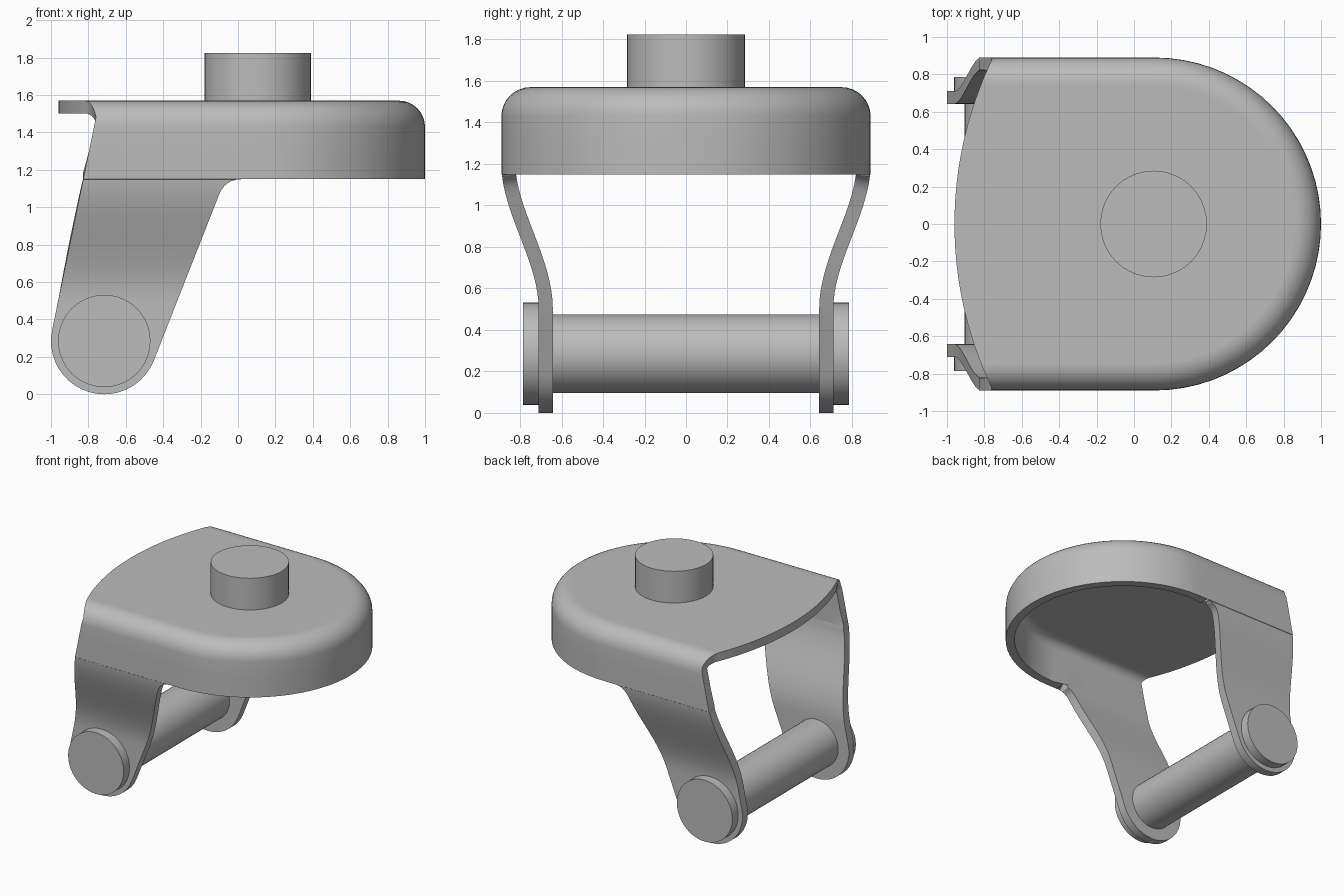
import bpy, bmesh
from math import sin, cos, pi, sqrt, radians
from mathutils import Vector

if "Cube" in bpy.data.objects:
    bpy.data.objects.remove(bpy.data.objects["Cube"])

steel = bpy.data.materials.new("plain_grey_steel")
steel.use_nodes = True
grey = (0.5, 0.5, 0.5, 1)
steel.diffuse_color = grey
steel.node_tree.nodes["Principled BSDF"].inputs["Base Color"].default_value = grey

HALF, THICK, FILLET = 0.89, 0.068, 0.14
TOP, SKIRT = 1.57, 1.15
ARC_X = 0.11                      # centre of the rounded nose
PIN_X, PIN_Z, EAR = -0.715, 0.285, 0.285
COLS, ARC = 8, 36


def finish(obj):
    """Give an object its material and smooth shading with sharp edges."""
    obj.data.materials.append(steel)
    bpy.ops.object.select_all(action='DESELECT')
    obj.select_set(True)
    bpy.context.view_layer.objects.active = obj
    for mod in list(obj.modifiers):
        bpy.ops.object.modifier_apply(modifier=mod.name)
    bpy.ops.object.shade_smooth_by_angle(angle=radians(30))


def cylinder(name, centre, radius, length, along_y=False):
    bpy.ops.mesh.primitive_cylinder_add(
        vertices=40, radius=radius, depth=length, location=centre,
        rotation=(pi / 2 if along_y else 0, 0, 0))
    obj = bpy.context.object
    obj.name = name
    finish(obj)


def rear_arc(y):
    return -0.96 + 2.03 - sqrt(2.03 ** 2 - y * y)


def leg_rear(z):
    if z < 0.342:
        return PIN_X - sqrt(max(0, EAR ** 2 - (z - PIN_Z) ** 2))
    return -0.994 + (z - 0.342) * 0.206


def leg_front(z):
    if z < 0.18:
        return PIN_X + sqrt(max(0, EAR ** 2 - (z - PIN_Z) ** 2))
    if z < 1.066:
        return -0.45 + (z - 0.18) * 0.393
    u = sqrt(max(0, (SKIRT - z) / 0.084))       # rounded inner corner
    return 0.02 * (1 - u) ** 2 - 0.138 * u * (1 - u) - 0.102 * u * u


def leg_side(z):
    t = min(1, max(0, (z - 0.5) / 0.7))
    return 0.71 + (HALF - 0.71) * t * t * (3 - 2 * t)


def straight(x0, x1, y, z):
    return [Vector((x0 + (x1 - x0) * i / COLS, y, z)) for i in range(COLS + 1)]


bm = bmesh.new()


def add_row(points):
    return [bm.verts.new(p) for p in points]


def bridge(a, b):
    for i in range(len(a) - 1):
        bm.faces.new((a[i], a[i + 1], b[i + 1], b[i]))


# Cover: skirt and rounded top edge, swept around the open D outline
profile = [(0, SKIRT), (0, 1.3)]
for k in range(9):
    a = pi / 2 * k / 8
    profile.append((FILLET * (1 - cos(a)), TOP - FILLET * (1 - sin(a))))
profile.append((FILLET + 0.012, TOP))
rings = []
for inset, z in profile:
    r = HALF - inset
    left = straight(min(rear_arc(r), leg_rear(z)), 0.02, r, z)
    nose = [Vector((ARC_X + r * sin(pi * k / ARC), r * cos(pi * k / ARC), z))
            for k in range(ARC + 1)]
    right = [Vector((p.x, -p.y, z)) for p in reversed(left)]
    rings.append(add_row(left + nose + right))
for a, b in zip(rings, rings[1:]):
    bridge(a, b)

# Flat top plate with a gently bowed rear edge
edge = HALF - profile[-1][0]
bow = [-edge + 2 * edge * k / 24 for k in range(1, 24)]
bm.faces.new(rings[-1] + add_row([Vector((rear_arc(y), y, TOP)) for y in bow]))

# Legs: bent inward below the skirt, ending in round ears
heights = [SKIRT - 0.084 * (k / 6) ** 2 for k in range(1, 7)]
heights += [1.066 - 0.724 * k / 18 for k in range(1, 19)]
heights += [PIN_Z - EAR * cos(radians(101.5) * (1 - k / 12)) for k in range(1, 13)]
for side in (1, -1):
    above = rings[0][:COLS + 1] if side > 0 else rings[0][-COLS - 1:]
    for z in heights:
        pts = straight(leg_rear(z), leg_front(z), side * leg_side(z), z)
        row = add_row(pts if side > 0 else pts[::-1])
        bridge(row, above)
        above = row

bmesh.ops.remove_doubles(bm, verts=bm.verts, dist=0.0005)
bmesh.ops.recalc_face_normals(bm, faces=bm.faces)
bm.normal_update()
if max(bm.faces, key=lambda f: f.calc_area()).normal.z < 0:
    bmesh.ops.reverse_faces(bm, faces=bm.faces)
mesh = bpy.data.meshes.new("fork_shell")
bm.to_mesh(mesh)
bm.free()
fork = bpy.data.objects.new("fork_shell", mesh)
bpy.context.collection.objects.link(fork)
plate = fork.modifiers.new("sheet_thickness", 'SOLIDIFY')
plate.thickness = THICK
plate.offset = -1
plate.use_even_offset = True
finish(fork)

# Stem, axle and axle heads
cylinder("mounting_stem", (0.105, 0, 1.6875), 0.285, 0.275)
cylinder("axle", (PIN_X, 0, PIN_Z), 0.19, 1.34, True)
for side, label in ((1, "back"), (-1, "front")):
    cylinder(label + "_axle_head", (PIN_X, side * 0.745, PIN_Z), 0.247, 0.08, True)
